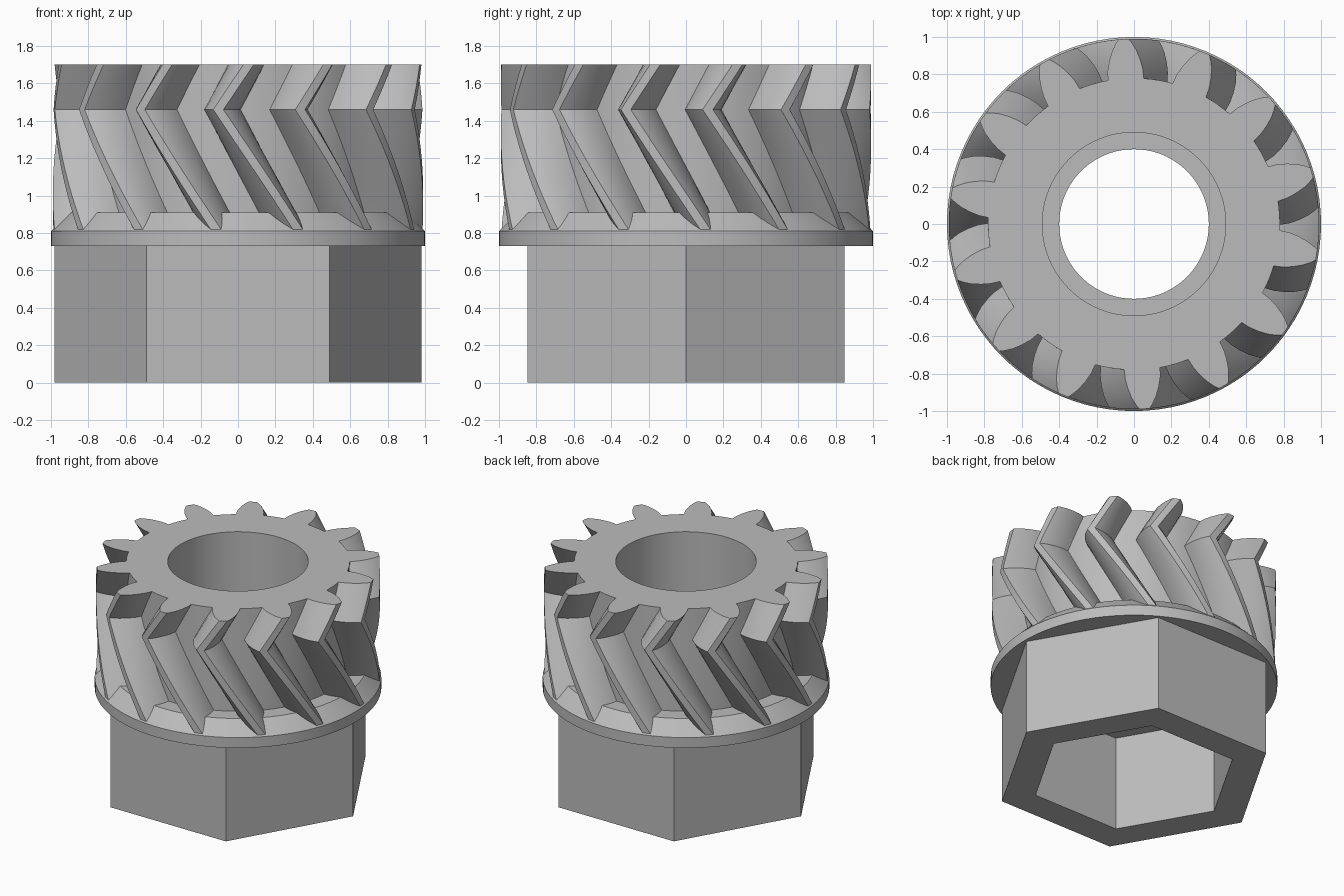
import bpy, bmesh
from math import sin, cos, radians, pi

cube = bpy.data.objects.get("Cube")
if cube:
    bpy.data.objects.remove(cube, do_unlink=True)

# Single light grey metal
metal = bpy.data.materials.new("light_grey_metal")
metal.use_nodes = True
GREY = (0.5, 0.5, 0.5, 1)
metal.diffuse_color = GREY
metal.node_tree.nodes["Principled BSDF"].inputs["Base Color"].default_value = GREY

TEETH = 14
PITCH = 360 / TEETH
ROOT, TIP = 0.78, 0.99
BORE, HOLE = 0.49, 0.40
HEX_TOP, RIM, COLLAR, APEX, TOP = 0.73, 0.81, 0.91, 1.46, 1.70
SLOPE = 39          # helix turn in degrees per unit of height


def finish(bm, name):
    bmesh.ops.recalc_face_normals(bm, faces=bm.faces)
    mesh = bpy.data.meshes.new(name)
    bm.to_mesh(mesh)
    bm.free()
    mesh.materials.append(metal)
    ob = bpy.data.objects.new(name, mesh)
    bpy.context.collection.objects.link(ob)
    bpy.ops.object.select_all(action='DESELECT')
    ob.select_set(True)
    bpy.context.view_layer.objects.active = ob
    bpy.ops.object.shade_smooth_by_angle(angle=radians(25))
    return ob


def circle(r, z, n):
    return [(r * cos(2 * pi * i / n), r * sin(2 * pi * i / n), z) for i in range(n)]


def skin(bm, loops, closed=False):
    """Join equal loops of points with quads and return their vertices."""
    rings = [[bm.verts.new(p) for p in loop] for loop in loops]
    pairs = list(zip(rings, rings[1:]))
    if closed:
        pairs.append((rings[-1], rings[0]))
    for a, b in pairs:
        for i in range(len(a)):
            j = (i + 1) % len(a)
            bm.faces.new((a[i], a[j], b[j], b[i]))
    return rings


def ring_edges(bm, ring):
    return [bm.edges.get((v, ring[i - 1])) for i, v in enumerate(ring)]


def tube(name, outer, inner):
    """Hollow solid between an outer and an inner stack of loops."""
    bm = bmesh.new()
    out, inn = skin(bm, outer), skin(bm, inner)
    for k in (0, -1):
        edges = ring_edges(bm, out[k]) + ring_edges(bm, inn[k])
        bmesh.ops.triangle_fill(bm, use_beauty=True, edges=edges)
    return finish(bm, name)


# Tooth flank: radius and half width in degrees, root to tip
flank = [(ROOT, 7.1), (0.83, 6.5), (0.88, 5.4), (0.93, 4.0), (0.965, 2.7), (TIP, 1.6)]
half_gap = PITCH / 2 - flank[0][1]
tooth = [(r, -a) for r, a in flank] + [(TIP, 0)] + [(r, a) for r, a in reversed(flank)]
tooth += [(ROOT, PITCH / 2 + half_gap * k) for k in (-0.5, 0, 0.5)]


def gear_loop(z):
    turn = 6.75 + SLOPE * abs(z - APEX)
    loop = []
    for t in range(TEETH):
        for r, a in tooth:
            ang = radians(turn + t * PITCH + a)
            loop.append((r * cos(ang), r * sin(ang), z))
    return loop


# Herringbone gear: long lower helix, short upper helix
levels = [RIM + (APEX - RIM) * i / 10 for i in range(10)]
levels += [APEX + (TOP - APEX) * i / 4 for i in range(5)]
tube("gear_teeth", [gear_loop(z) for z in levels],
     [circle(BORE, z, 96) for z in (RIM, TOP)])

# Flange with a sloped collar and the shelf inside the bore
profile = [(HOLE, HEX_TOP), (1.0, HEX_TOP), (1.0, RIM), (0.9, COLLAR),
           (0.7, COLLAR), (0.7, RIM), (HOLE, RIM)]
bm = bmesh.new()
skin(bm, [circle(r, z, 96) for r, z in profile], closed=True)
finish(bm, "flange")

# Hexagonal base with a hexagonal socket
tube("hex_base", [circle(0.98, z, 6) for z in (0, HEX_TOP)],
     [circle(0.73, z, 6) for z in (0, HEX_TOP)])
